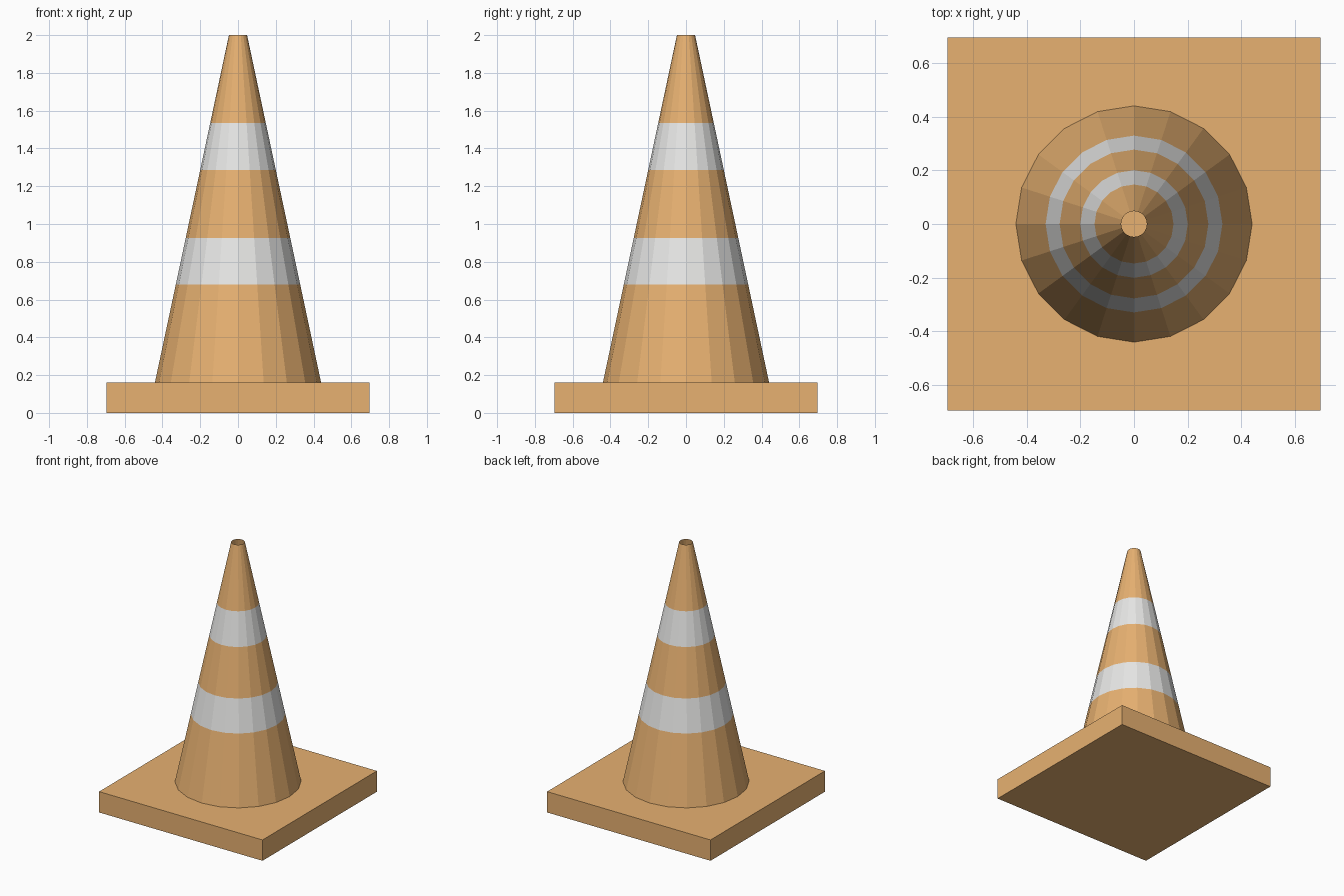
import bpy, bmesh, math

if "Cube" in bpy.data.objects:
    bpy.data.objects.remove(bpy.data.objects["Cube"])

SIDES = 20
BASE_HALF, BASE_TOP = 0.695, 0.16
R_BOTTOM, R_TOP, HEIGHT = 0.44, 0.048, 2.0
BANDS = [(0.68, 0.925), (1.285, 1.535)]


def material(name, rgb):
    m = bpy.data.materials.new(name)
    m.diffuse_color = (*rgb, 1)
    m.use_nodes = True
    m.node_tree.nodes["Principled BSDF"].inputs["Base Color"].default_value = m.diffuse_color
    return m


orange = material("orange", (0.80, 0.44, 0.165))
white = material("reflective_white", (0.80, 0.80, 0.79))


def add_object(name, bm, mats):
    mesh = bpy.data.meshes.new(name)
    bm.to_mesh(mesh)
    bm.free()
    for m in mats:
        mesh.materials.append(m)
    obj = bpy.data.objects.new(name, mesh)
    bpy.context.collection.objects.link(obj)
    return obj


# Square base slab
bm = bmesh.new()
bmesh.ops.create_cube(bm, size=1)
bmesh.ops.scale(bm, vec=(2 * BASE_HALF, 2 * BASE_HALF, BASE_TOP), verts=bm.verts)
bmesh.ops.translate(bm, vec=(0, 0, BASE_TOP / 2), verts=bm.verts)
add_object("base", bm, [orange])

# Hollow tapered cone, open at the tip, with rings at the band edges
bm = bmesh.new()
levels = [BASE_TOP] + [z for band in BANDS for z in band] + [HEIGHT]
rings = []
for z in levels:
    r = R_BOTTOM + (R_TOP - R_BOTTOM) * (z - BASE_TOP) / (HEIGHT - BASE_TOP)
    angles = [2 * math.pi * i / SIDES for i in range(SIDES)]
    rings.append([bm.verts.new((r * math.cos(a), r * math.sin(a), z)) for a in angles])
for k, (low, high) in enumerate(zip(rings, rings[1:])):
    for i in range(SIDES):
        j = (i + 1) % SIDES
        face = bm.faces.new((low[i], low[j], high[j], high[i]))
        face.material_index = k % 2  # every second ring is a white band
add_object("cone", bm, [orange, white])
